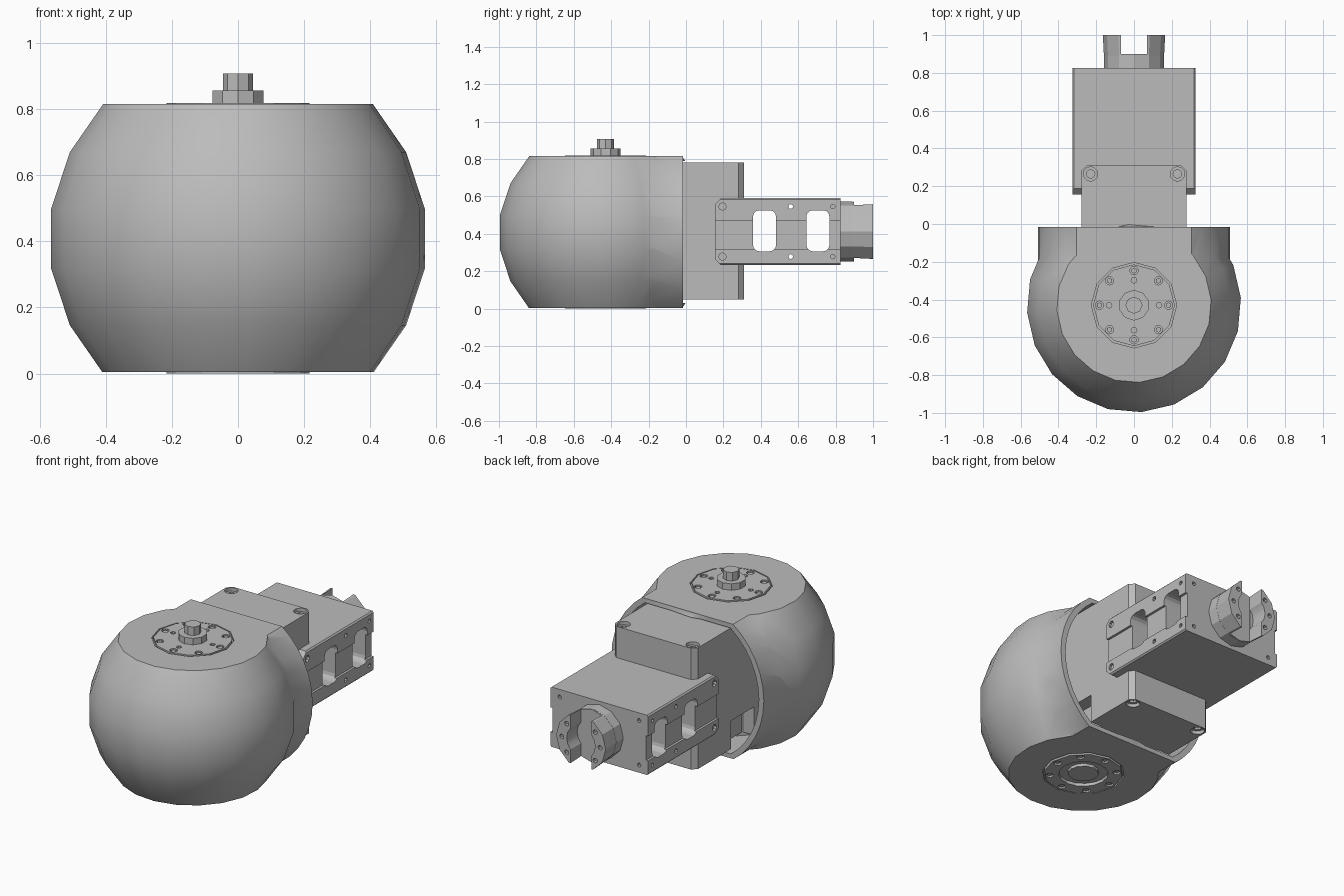
import bpy, bmesh, math
from mathutils import Vector, Matrix

old = bpy.data.objects.get("Cube")
if old:
    bpy.data.objects.remove(old, do_unlink=True)

grey = bpy.data.materials.new("mid_grey")
grey.use_nodes = True
COLOUR = (0.5, 0.5, 0.5, 1)
grey.diffuse_color = COLOUR
for node in grey.node_tree.nodes:
    if node.type == 'BSDF_PRINCIPLED':
        node.inputs["Base Color"].default_value = COLOUR

CY, CZ, TOP = -0.43, 0.408, 0.815   # dome axis, mid height, top plane
ARM_Z = 0.412


def finish(name, bm):
    bmesh.ops.recalc_face_normals(bm, faces=bm.faces)
    mesh = bpy.data.meshes.new(name)
    bm.to_mesh(mesh)
    bm.free()
    obj = bpy.data.objects.new(name, mesh)
    bpy.context.collection.objects.link(obj)
    mesh.materials.append(grey)
    return obj


def add_box(bm, lo, hi):
    lo, hi = Vector(lo), Vector(hi)
    m = Matrix.Translation((lo + hi) / 2) @ Matrix.Diagonal((*(hi - lo), 1))
    return bmesh.ops.create_cube(bm, size=1, matrix=m)["verts"]


def add_cyl(bm, start, end, r, n=12, r2=None):
    start, end = Vector(start), Vector(end)
    d = end - start
    m = Matrix.Translation((start + end) / 2) @ d.to_track_quat('Z', 'Y').to_matrix().to_4x4()
    bmesh.ops.create_cone(bm, cap_ends=True, segments=n, radius1=r,
                          radius2=r if r2 is None else r2, depth=d.length, matrix=m)


def bevel_edges(bm, axis, size, segments=1, keep=lambda mid: True):
    edges = []
    for e in bm.edges:
        d = (e.verts[0].co - e.verts[1].co).normalized()
        if abs(d[axis]) > 0.99 and keep((e.verts[0].co + e.verts[1].co) / 2):
            edges.append(e)
    bmesh.ops.bevel(bm, geom=edges, offset=size, segments=segments, profile=0.5, affect='EDGES')


def combine(obj, tool, operation='DIFFERENCE'):
    mod = obj.modifiers.new("combine", 'BOOLEAN')
    mod.operation, mod.solver, mod.object = operation, 'EXACT', tool
    bpy.ops.object.select_all(action='DESELECT')
    bpy.context.view_layer.objects.active = obj
    obj.select_set(True)
    bpy.ops.object.modifier_apply(modifier=mod.name)
    bpy.data.objects.remove(tool, do_unlink=True)


def smooth(obj, degrees):
    bpy.ops.object.select_all(action='DESELECT')
    bpy.context.view_layer.objects.active = obj
    obj.select_set(True)
    bpy.ops.object.shade_smooth_by_angle(angle=math.radians(degrees))


def polar(r, degrees):
    a = math.radians(degrees)
    return r * math.cos(a), r * math.sin(a)


def dome_solid(name, s, y_end, z_lo, z_hi):
    """Truncated ball merged with a cylinder that runs to the back."""
    half = [(0.31, 0.55), (0.51, 0.262), (0.567, 0.09)]
    profile = half + [(r, -z) for r, z in reversed(half)]
    bm = bmesh.new()
    rings = []
    for r, z in profile:
        ring = []
        for i in range(20):
            x, y = polar(r * s, 4 + i * 18)
            ring.append(bm.verts.new((x, CY + y, CZ + z * s)))
        rings.append(ring)
    for a, b in zip(rings, rings[1:]):
        for i in range(20):
            j = (i + 1) % 20
            bm.faces.new((a[i], a[j], b[j], b[i]))
    bm.faces.new(rings[0])
    bm.faces.new(rings[-1])
    solid = finish(name, bm)
    bm = bmesh.new()
    add_cyl(bm, (0, CY, CZ), (0, y_end, CZ), 0.508 * s, 40)
    combine(solid, finish("tube_tool", bm), 'UNION')
    bm = bmesh.new()
    add_box(bm, (-1, -1.5, z_lo), (1, 1, z_hi))
    combine(solid, finish("slab_tool", bm), 'INTERSECT')
    return solid


# Hollow housing, open at the back
dome = dome_solid("dome_housing", 1, -0.015, 0.004, TOP)
combine(dome, dome_solid("cavity_tool", 0.935, 0.1, 0.03, 0.788))
bm = bmesh.new()
for z in (TOP, 0.004):
    add_cyl(bm, (0, CY, z - 0.014), (0, CY, z + 0.014), 0.226)
combine(dome, finish("recess_tool", bm))
smooth(dome, 38)

# Bolted flanges on the top and the bottom
for name, face, d in (("top_flange", 0.818, -1), ("bottom_flange", 0.0, 1)):
    bm = bmesh.new()
    add_cyl(bm, (0, CY, face), (0, CY, face + d * 0.03), 0.216)
    flange = finish(name, bm)
    cuts, screws = bmesh.new(), bmesh.new()
    for i in range(8):
        x, y = polar(0.183, i * 45)
        add_cyl(cuts, (x, CY + y, face - d * 0.01), (x, CY + y, face + d * 0.014), 0.022, 10)
        add_cyl(screws, (x, CY + y, face + d * 0.006), (x, CY + y, face + d * 0.02), 0.015, 6)
    if d < 0:
        for i in range(4):
            x, y = polar(0.132, i * 90)
            add_cyl(cuts, (x, CY + y, face + 0.01), (x, CY + y, face - 0.012), 0.015, 8)
    else:
        add_cyl(cuts, (0, CY, -0.01), (0, CY, 0.018), 0.135, 16)
    combine(flange, finish("flange_tool", cuts))
    finish(name + "_screws", screws)

bm = bmesh.new()
add_cyl(bm, (0, CY, 0.81), (0, CY, 0.857), 0.081, 10)
finish("shaft_collar", bm)
bm = bmesh.new()
add_cyl(bm, (0, CY, 0.84), (0, CY, 0.908), 0.045, 8)
finish("output_shaft", bm)
bm = bmesh.new()
add_cyl(bm, (0, CY, 0.002), (0, CY, 0.03), 0.084, 12)
finish("bottom_hub", bm)

# Neck block reaching into the housing, with corner screw holes
bm = bmesh.new()
add_box(bm, (-0.277, -0.43, 0.05), (0.277, 0.31, 0.78))
bevel_edges(bm, 2, 0.028, keep=lambda m: m.y > 0)
neck = finish("neck_block", bm)
bm = bmesh.new()
for sx in (-1, 1):
    for z, d in ((0.78, -1), (0.05, 1)):
        p = (sx * 0.23, 0.265)
        add_cyl(bm, (*p, z - d * 0.01), (*p, z + d * 0.02), 0.038, 12)
combine(neck, finish("counterbore_tool", bm))
bm = bmesh.new()
for sx in (-1, 1):
    for z, d in ((0.78, -1), (0.05, 1)):
        p = (sx * 0.23, 0.265)
        add_cyl(bm, (*p, z), (*p, z + d * 0.08), 0.023, 8)
    add_box(bm, (sx * 0.2, -0.25, 0.0), (sx * 0.3, -0.035, 0.22))
combine(neck, finish("neck_tool", bm))
bm = bmesh.new()
add_cyl(bm, (0, CY, 0.02), (0, CY, 0.8), 0.276, 20)
finish("motor_core", bm)

# Arm block with chamfered inner ends
bm = bmesh.new()
add_box(bm, (-0.326, 0.155, 0.232), (0.326, 0.825, 0.592))
bevel_edges(bm, 0, 0.033, keep=lambda m: m.y < 0.5)
bevel_edges(bm, 1, 0.008)
arm = finish("arm_block", bm)

# Side channels, then slots and screw holes through the arm
bm = bmesh.new()
for sx in (-1, 1):
    add_box(bm, (sx * 0.312, 0.1, 0.32), (sx * 0.4, 0.9, 0.468))
combine(arm, finish("channel_tool", bm))
bm = bmesh.new()
for y in (0.42, 0.705):
    add_box(bm, (-0.5, y - 0.062, 0.306), (0.5, y + 0.062, 0.526))
bevel_edges(bm, 0, 0.035, 3)
for dz in (-0.134, 0.134):
    z = ARM_Z + dz
    add_cyl(bm, (-0.5, 0.56, z), (0.5, 0.56, z), 0.013, 8)
    for sx in (-1, 1):
        add_cyl(bm, (sx * 0.5, 0.195, z), (sx * 0.312, 0.195, z), 0.02, 8)
        add_cyl(bm, (sx * 0.5, 0.785, z), (sx * 0.3, 0.785, z), 0.012, 8)
        add_cyl(bm, (sx * 0.265, 0.9, z), (sx * 0.265, 0.805, z), 0.012, 8)
combine(arm, finish("slot_tool", bm))

# Forked coupling at the end of the arm
bm = bmesh.new()
add_cyl(bm, (0, 0.81, ARM_Z), (0, 1.0, ARM_Z), 0.155, 12, 0.165)
fork = finish("fork_coupling", bm)
bm = bmesh.new()
add_cyl(bm, (0, 0.9, ARM_Z), (0, 1.1, ARM_Z), 0.095, 16)
combine(fork, finish("bore_tool", bm))
bm = bmesh.new()
add_box(bm, (-0.07, 0.899, 0.1), (0.07, 1.1, 0.8))
combine(fork, finish("gap_tool", bm))
bm = bmesh.new()
for side in (0, 180):
    for turn in (-42, 0, 42):
        x, z = polar(0.128, side + turn)
        add_cyl(bm, (x, 0.97, ARM_Z + z), (x, 1.05, ARM_Z + z), 0.014, 8)
combine(fork, finish("fork_hole_tool", bm))
smooth(fork, 25)
bm = bmesh.new()
add_cyl(bm, (0, 0.82, ARM_Z), (0, 0.89, ARM_Z), 0.16, 12)
finish("fork_collar", bm)
